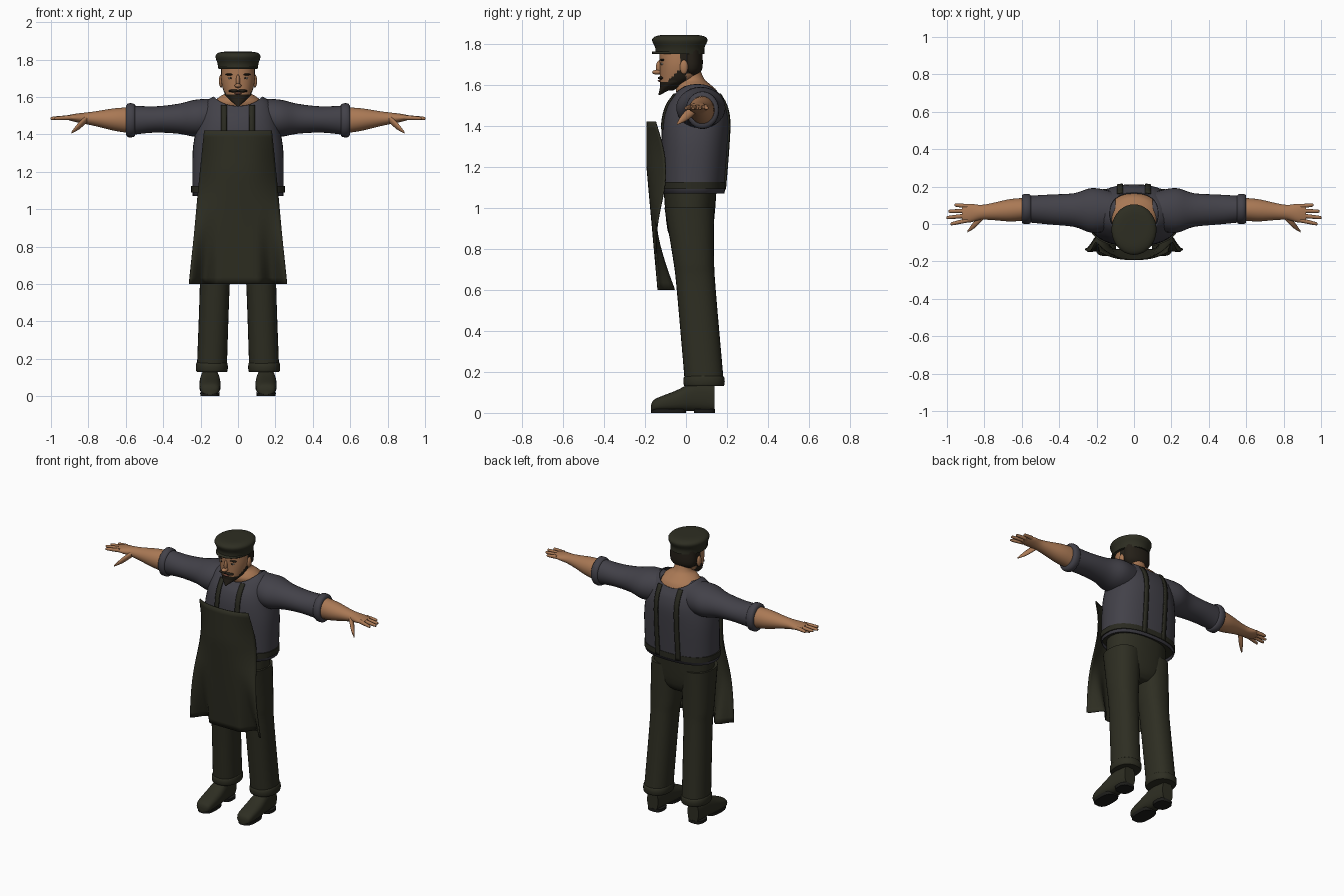
import bpy, bmesh, math
from mathutils import Vector
from mathutils.bvhtree import BVHTree

cube = bpy.data.objects.get("Cube")
if cube:
    bpy.data.objects.remove(cube, do_unlink=True)


def material(name, *rgb):
    mat = bpy.data.materials.new(name)
    mat.use_nodes = True
    mat.diffuse_color = (*rgb, 1)
    bsdf = next(node for node in mat.node_tree.nodes if node.type == 'BSDF_PRINCIPLED')
    bsdf.inputs["Base Color"].default_value = (*rgb, 1)
    bsdf.inputs["Roughness"].default_value = 0.9
    return mat


SKIN = material("skin", .4, .19, .09)
HAIR = material("dark hair", .018, .014, .009)
OLIVE = material("olive cloth", .027, .027, .016)
SHIRT = material("grey shirt", .055, .053, .066)
STRAP = material("dark strap", .023, .023, .015)
SOLE = material("shoe sole", .012, .012, .01)
EYE = material("eye white", .45, .4, .35)
LIP = material("lips", .25, .09, .06)


def finish(name, bm, mats, mirror=False, thick=0, rule=None):
    bmesh.ops.recalc_face_normals(bm, faces=bm.faces)
    if rule:
        for face in bm.faces:
            face.material_index = rule(face.calc_center_median())
    mesh = bpy.data.meshes.new(name)
    bm.to_mesh(mesh)
    bm.free()
    for mat in mats:
        mesh.materials.append(mat)
    ob = bpy.data.objects.new(name, mesh)
    bpy.context.scene.collection.objects.link(ob)
    bpy.ops.object.select_all(action='DESELECT')
    ob.select_set(True)
    bpy.context.view_layer.objects.active = ob
    bpy.ops.object.shade_smooth_by_angle(angle=math.radians(50))
    if thick:
        solid = ob.modifiers.new("thickness", 'SOLIDIFY')
        solid.thickness, solid.offset = thick, 0
    if mirror:
        ob.modifiers.new("mirror", 'MIRROR')
    return ob


def spline(rows, steps):
    """Smooth in-between rows through the given ones."""
    last = len(rows) - 1
    result = []
    for i in range(last):
        before, after = rows[max(0, i - 1)], rows[min(last, i + 2)]
        for s in range(steps):
            t = s / steps
            result.append([q + t / 2 * (r - p + t * (2*p - 5*q + 4*r - w + t * (3*(q - r) + w - p)))
                           for p, q, r, w in zip(before, rows[i], rows[i + 1], after)])
    return result + [rows[last]]


def bridge(bm, loops):
    for a, b in zip(loops, loops[1:]):
        for k in range(len(a) - 1):
            bm.faces.new((a[k], a[k + 1], b[k + 1], b[k]))


def loft(name, mats, rows, start=(0, 0), end=None, axis='z', power=2.0, segs=28, steps=4,
         flush=0, dip=0, caps=True, **options):
    """Rings (position, radius u, radius v) on a straight path; flush puts one side on the path."""
    bm = bmesh.new()
    start, end = Vector(start), Vector(end or start)
    loops = []
    for pos, ru, rv in spline(rows, steps):
        centre = start.lerp(end, (pos - rows[0][0]) / (rows[-1][0] - rows[0][0]))
        loop = []
        for k in range(segs):
            c, s = math.cos(math.tau * k / segs), math.sin(math.tau * k / segs)
            u = centre.x + ru * math.copysign(abs(c) ** (2 / power), c)
            v = centre.y + rv * (flush + math.copysign(abs(s) ** (2 / power), s))
            p = pos - dip * max(0, pos - 1.5) * s * s
            loop.append(bm.verts.new({'z': (u, v, p), 'x': (p, u, v), 'y': (u, p, v)}[axis]))
        loops.append(loop + loop[:1])
    bridge(bm, loops)
    if caps:
        bm.faces.new(loops[0][:-1])
        bm.faces.new(loops[-1][:-1])
    return finish(name, bm, mats, **options)


def blob(name, mat, centre, radii, mirror=False):
    bm = bmesh.new()
    bmesh.ops.create_uvsphere(bm, u_segments=16, v_segments=10, radius=1)
    bmesh.ops.scale(bm, vec=radii, verts=bm.verts)
    bmesh.ops.translate(bm, vec=centre, verts=bm.verts)
    finish(name, bm, [mat], mirror=mirror)


def sheet(name, mat, grid, **options):
    bm = bmesh.new()
    bridge(bm, [[bm.verts.new(point) for point in row] for row in grid])
    finish(name, bm, [mat], **options)


# Shirt body with a wide open neckline that dips at front and back
shirt = loft("shirt_body", [SHIRT], [(1.07, .24, .15), (1.3, .24, .16), (1.43, .22, .16), (1.51, .2, .14),
                                     (1.57, .17, .12), (1.6, .13, .11)], (0, .035), (0, .055),
             power=2.4, segs=40, dip=.5, caps=False, thick=.006)
loft("waist_tie", [STRAP], [(1.09, .25, .16), (1.125, .25, .16)], (0, .035), power=2.4, segs=40, steps=1)

# Sleeves, rolled cuffs and forearms
loft("sleeves", [SHIRT], [(.1, .1, .1), (.22, .12, .1), (.32, .09, .08), (.45, .08, .07), (.58, .07, .08)],
     (.07, 1.49), (.08, 1.475), axis='x', mirror=True)
loft("sleeve_cuffs", [SHIRT], [(.55, .07, .08), (.56, .08, .09), (.59, .08, .09), (.6, .07, .07)],
     (.08, 1.475), axis='x', steps=2, mirror=True)
loft("forearms", [SKIN], [(.57, .06, .07), (.66, .06, .06), (.76, .045, .04), (.82, .04, .03),
                          (.88, .05, .02), (.92, .04, .01)],
     (.08, 1.475), (.055, 1.49), axis='x', mirror=True)

# Fingers spread like a fan, and lowered thumbs
for i, tip in enumerate((.98, 1, .99, .96)):
    loft(f"fingers_{i + 1}", [SKIN], [(.89, .012, .013), (tip - .01, .009, .009), (tip, .003, .003)],
         (.02 + .025 * i, 1.49), (.034 * i, 1.485), axis='x', segs=12, mirror=True)
loft("thumbs", [SKIN], [(.8, .02, .02), (.85, .02, .02), (.89, .005, .005)],
     (.05, 1.49), (-.04, 1.41), axis='x', segs=14, mirror=True)

# Neck and the skin inside the neckline
loft("neck", [SKIN], [(1.52, .15, .1), (1.57, .13, .1), (1.6, .1, .08), (1.63, .06, .06), (1.7, .06, .06)],
     (0, .07), (0, 0))


# Head with hair and beard painted by region
def head_colour(c):
    hair = c.y > -.025 and c.z > 1.65 + max(0, .03 - c.y) / 4
    beard = c.y < 0 and c.z < 1.615 + max(0, c.y + .09)
    return int(hair or beard)


loft("head", [SKIN, HAIR], [(1.57, .03, .03), (1.6, .06, .06), (1.64, .08, .09), (1.7, .09, .1), (1.78, .085, .1)],
     (0, -.125), (0, -.13), flush=1, power=2.2, segs=56, steps=8, rule=head_colour)
loft("back_hair", [HAIR], [(1.645, .06, .03), (1.68, .09, .055), (1.77, .09, .055)], (0, .025))
loft("beard", [HAIR], [(1.55, .005, .005), (1.58, .04, .03), (1.61, .07, .06), (1.635, .07, .06)],
     (0, -.135), (0, -.115), flush=1)
blob("moustache", HAIR, (.022, -.122, 1.632), (.03, .016, .008), mirror=True)
blob("lower_lip", LIP, (0, -.126, 1.618), (.02, .012, .005))
blob("nose_tip", SKIN, (0, -.14, 1.66), (.018, .025, .012))
blob("nose_bridge", SKIN, (0, -.125, 1.685), (.011, .022, .035))
blob("ears", SKIN, (.09, -.01, 1.685), (.012, .02, .035), mirror=True)
blob("eyebrows", HAIR, (.04, -.114, 1.72), (.028, .012, .006), mirror=True)
blob("eyes", EYE, (.038, -.114, 1.7), (.016, .008, .006), mirror=True)
blob("pupils", HAIR, (.038, -.118, 1.7), (.006, .006, .006), mirror=True)

# Flat cap with a short visor
loft("cap", [OLIVE], [(1.75, .105, .12), (1.78, .11, .12), (1.82, .12, .135), (1.84, .09, .1), (1.842, .01, .01)],
     (0, -.03), segs=40)
arc = [math.pi * (i / 16 - .5) for i in range(17)]
sheet("cap_visor", OLIVE, [[(k * math.sin(a) / 10, -.05 - .115 * k * math.cos(a), 1.755) for a in arc]
                           for k in (.6, .8, 1)], thick=.01)

# Trousers with turned-up hems
loft("trouser_hips", [OLIVE], [(.83, .1, .07), (.89, .19, .11), (1.1, .2, .13)], (0, .02), power=2.3)
loft("trouser_legs", [OLIVE], [(.14, .08, .095), (.6, .08, .095), (.75, .09, .1), (1, .1, .12)],
     (.14, .09), (.11, .015), power=2.3, steps=8, mirror=True)
loft("trouser_hems", [OLIVE], [(.13, .08, .095), (.14, .085, .1), (.17, .085, .1), (.18, .08, .09)],
     (.14, .088), power=2.3, steps=2, mirror=True)

# Shoes with soles and heels
loft("shoes", [OLIVE], [(-.17, .02, .015), (-.15, .05, .03), (-.05, .057, .05), (.04, .05, .07), (.14, .04, .065)],
     (.15, .008), axis='y', power=2.6, flush=1, mirror=True)
for name, y, length in (("soles", -.085, .085), ("heels", .09, .052)):
    loft(name, [SOLE], [(0, .05, length), (.02, .053, length)], (.15, y), power=2.8, steps=1, mirror=True)

# Apron: a sheet that flares downward, wraps the waist and waves at the lower corners
apron = []
for i in range(25):
    z = 1.42 - .82 * i / 24
    width = .18 + (1.42 - z) / 10
    middle = -.19 + .09 * max(0, 1.2 - z)
    wrap = .09 * math.exp(-((z - 1.2) * 4) ** 2)
    wave = .08 * (max(0, 1 - z) / .4) ** 1.5
    across = [k / 16 - 1 for k in range(33)]
    apron.append([(u * width, middle + wrap * abs(u) ** 2.5
                   + wave * math.sin(math.pi * max(0, abs(u) - .4) / .6) ** 2, z) for u in across])
sheet("apron", OLIVE, apron, thick=.006)

# Straps laid on the shirt surface
bpy.context.view_layer.update()
surface = BVHTree.FromObject(shirt, bpy.context.evaluated_depsgraph_get())
for name, side, low in (("front_straps", -1, 1.38), ("back_straps", 1, 1.09)):
    strap = []
    for i in range(25):
        z = low + (1.555 - low) * i / 24
        hits = [surface.ray_cast(Vector((x, side, z)), Vector((0, -side, 0)))[0] for x in (.06, .075, .09)]
        if all(hit and hit.y * side > 0 for hit in hits):
            strap.append([hit + Vector((0, side * .004, 0)) for hit in hits])
    sheet(name, STRAP, strap, thick=.008, mirror=True)
